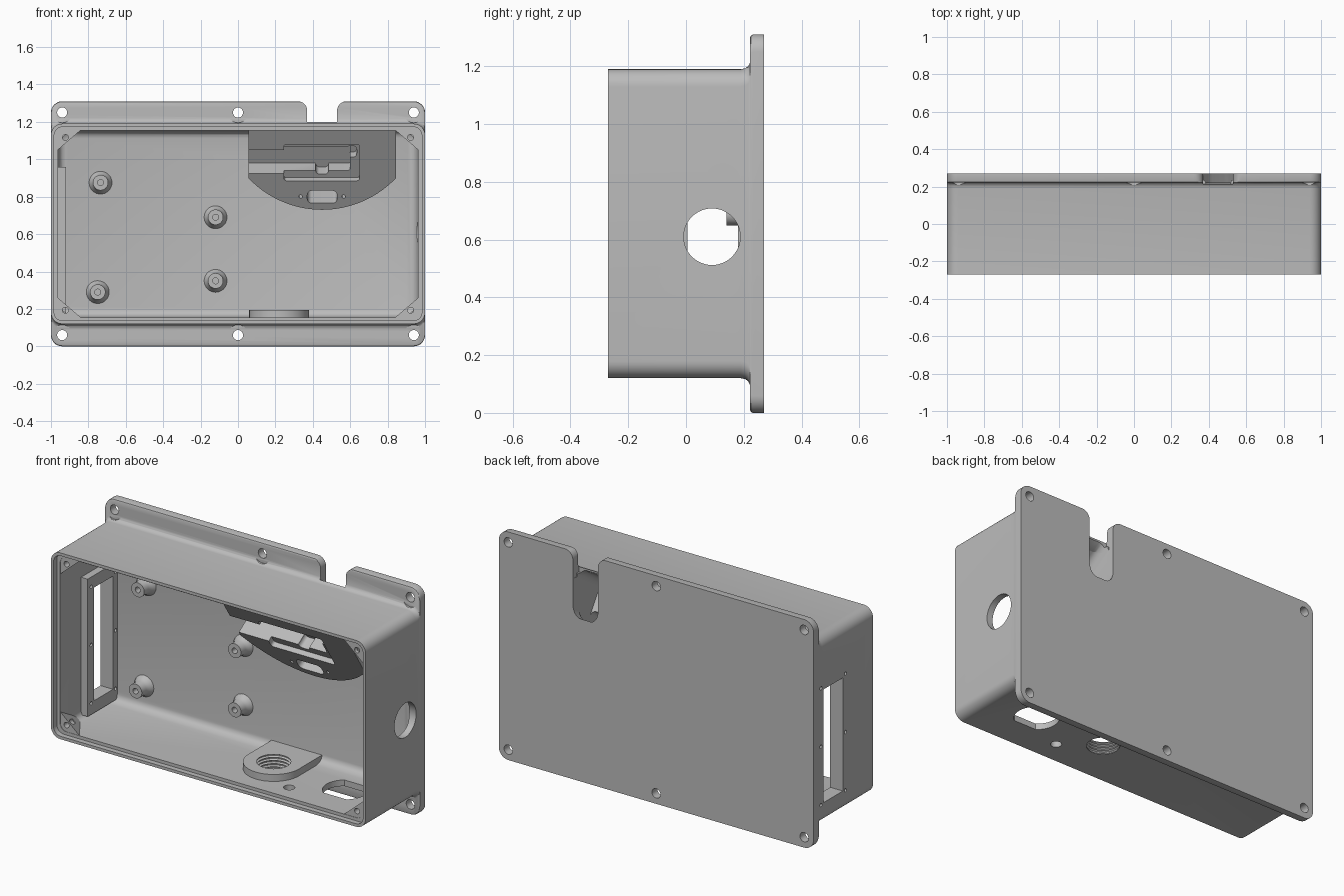
import bpy, bmesh
from math import sin, cos, pi, sqrt
from mathutils import Vector

cube = bpy.data.objects.get("Cube")
if cube:
    bpy.data.objects.remove(cube, do_unlink=True)

grey = bpy.data.materials.new("light grey plastic")
grey.use_nodes = True
GREY = (0.5, 0.5, 0.5, 1)
grey.diffuse_color = GREY
grey.node_tree.nodes["Principled BSDF"].inputs["Base Color"].default_value = GREY

MID = 0.655          # mid height of the box
SLOPE = 0.65         # lean of the connector housing face
INTO = Vector((0, 1, SLOPE)).normalized()


# ---------- helpers ----------
def loft(name, rings):
    """Closed solid through rings that share one point count."""
    bm = bmesh.new()
    rows = [[bm.verts.new(p) for p in ring] for ring in rings]
    n = len(rows[0])
    for a, b in zip(rows, rows[1:]):
        for i in range(n):
            j = (i + 1) % n
            bm.faces.new((a[i], a[j], b[j], b[i]))
    bm.faces.new(rows[0])
    bm.faces.new(rows[-1])
    bmesh.ops.recalc_face_normals(bm, faces=bm.faces)
    mesh = bpy.data.meshes.new(name)
    bm.to_mesh(mesh)
    bm.free()
    mesh.materials.append(grey)
    ob = bpy.data.objects.new(name, mesh)
    bpy.context.collection.objects.link(ob)
    return ob


def arc(cx, cy, r, a0, a1, n=10):
    return [(cx + r * cos(a0 + (a1 - a0) * i / n),
             cy + r * sin(a0 + (a1 - a0) * i / n)) for i in range(n + 1)]


def rounded(x0, x1, z0, z1, r):
    pts = []
    for k, (cx, cz) in enumerate([(x1 - r, z1 - r), (x0 + r, z1 - r),
                                  (x0 + r, z0 + r), (x1 - r, z0 + r)]):
        pts += arc(cx, cz, r, k * pi / 2, (k + 1) * pi / 2, 8)
    return pts


def shell_ring(y, hx, hz, r):
    return [(x, y, z) for x, z in rounded(-hx, hx, MID - hz, MID + hz, r)]


def turned(name, axis, a, b, steps, n=32):
    """Round solid along an axis; steps are (position, radius)."""
    rings = []
    for t, r in steps:
        flat = [(a + r * cos(2 * pi * i / n), b + r * sin(2 * pi * i / n)) for i in range(n)]
        rings.append([{"x": (t, p, q), "y": (p, t, q), "z": (p, q, t)}[axis] for p, q in flat])
    return loft(name, rings)


def prism_y(name, outline, y0, y1):
    return loft(name, [[(x, y, z) for x, z in outline] for y in (y0, y1)])


def box(name, x0, x1, y0, y1, z0, z1):
    return prism_y(name, [(x0, z0), (x1, z0), (x1, z1), (x0, z1)], y0, y1)


def face_y(z):
    return 0.01 - SLOPE * (z - 0.8)


def slanted(name, outline, w0, w1):
    """Prism square to the leaning face, from depth w0 to w1."""
    return loft(name, [[Vector((x, face_y(z), z)) + INTO * w for x, z in outline]
                       for w in (w0, w1)])


def cut(ob, cutters):
    bpy.context.view_layer.objects.active = ob
    for c in cutters:
        m = ob.modifiers.new("cut", "BOOLEAN")
        m.operation, m.solver, m.object = "DIFFERENCE", "EXACT", c
        bpy.ops.object.modifier_apply(modifier=m.name)


# ---------- main shell: box flaring into the mounting plate ----------
case = loft("case_shell", [shell_ring(y, 1, h, 0.06) for y, h in [
    (-0.27, 0.535), (0.19, 0.535), (0.205, 0.538), (0.216, 0.546), (0.222, 0.56),
    (0.222, 0.645), (0.225, 0.652), (0.232, 0.655), (0.27, 0.655)]])

# interior with a lid step at the rim and a filleted floor
cavity = loft("cavity_cutter", [shell_ring(*s) for s in [
    (-0.3, 0.983, 0.518, 0.045), (-0.24, 0.983, 0.518, 0.045), (-0.24, 0.962, 0.5, 0.04),
    (0.17, 0.962, 0.5, 0.04), (0.2, 0.953, 0.491, 0.035), (0.215, 0.94, 0.478, 0.03),
    (0.22, 0.92, 0.458, 0.02)]])
shell_cuts = [cavity]

# mounting holes with spot faces
for x in (-0.94, 0, 0.94):
    for z in (0.06, 1.25):
        shell_cuts.append(turned("mount_hole_cutter", "y", x, z, [(0.1, 0.027), (0.3, 0.027)]))
        shell_cuts.append(turned("spot_face_cutter", "y", x, z, [(0.15, 0.055), (0.2218, 0.055)]))

# cable notch in the plate, and the leaning pocket below it
half = arc(0.58, 1.26, 0.05, pi, pi / 2) + [(0.58, 1.4)]
outline = [(0.53, 1.15)] + half
outline += [(0.9 - x, z) for x, z in reversed(outline)]
notch = prism_y("notch_cutter", outline, 0.215, 0.3)
pocket = slanted("pocket_cutter", rounded(0.37, 0.53, 0.775, 0.98, 0.05), 0.13, 0.6)
shell_cuts += [notch, pocket]

# side window with screw holes on the right, round opening on the left
window = [box("window_cutter", -1.1, -0.8, 0.005, 0.18, 0.24, 0.89)]
for y in (-0.018, 0.203):
    for z in (0.235, 0.57, 0.905):
        window.append(turned("window_screw_cutter", "x", y, z, [(-1.1, 0.01), (-0.8, 0.01)], 12))
side_hole = turned("side_hole_cutter", "x", 0.09, 0.61, [(0.9, 0.098), (1.1, 0.098)], 48)
shell_cuts += window + [side_hole]

# openings in the underside: ribbed gland, vent and flat-sided port
gland_steps = [(0.05, 0.088), (0.125, 0.088)]
for i in range(4):
    z = 0.125 + i * 0.018
    gland_steps += [(z + 0.006, 0.096), (z + 0.012, 0.096), (z + 0.018, 0.086)]
gland = turned("gland_cutter", "z", 0.22, 0.01, gland_steps + [(0.25, 0.086)])
vent = turned("vent_cutter", "z", 0.42, -0.135, [(0.05, 0.03), (0.25, 0.03)])
port = turned("port_cutter", "z", 0.675, 0.01, [(0.05, 0.12), (0.25, 0.12)], 48)
for v in port.data.vertices:
    v.co.y = max(-0.085, min(0.105, v.co.y))
shell_cuts += [gland, vent, port]
cut(case, shell_cuts)
parts = [case]

# ---------- raised frame round the side window ----------
frame = box("window_frame", -0.985, -0.92, -0.05, 0.23, 0.17, 0.96)
cut(frame, window)
parts.append(frame)

# ---------- pad for the gland on the floor of the box ----------
pad_line = arc(0.22, 0.01, 0.16, pi, 2 * pi, 24) + [(0.38, 0.23), (0.06, 0.23)]
pad = loft("gland_pad", [[(x, y, z) for x, y in pad_line] for z in (0.13, 0.195)])
cut(pad, [gland])
parts.append(pad)

# ---------- tapered corner gussets with lid screw holes ----------
lid_holes = []
for sx in (-1, 1):
    for sz in (-1, 1):
        front = [(0.975, 0.385), (0.83, 0.51), (0.975, 0.51)]
        back = [(0.97, 0.49), (0.955, 0.505), (0.97, 0.505)]
        gusset = loft("corner_gusset", [[(sx * x, y, MID + sz * z) for x, z in tri]
                                        for y, tri in ((-0.238, front), (-0.06, back))])
        hole = turned("lid_hole_cutter", "y", sx * 0.923, MID + sz * 0.462,
                      [(-0.3, 0.016), (-0.16, 0.016)], 16)
        cut(gusset, [hole])
        lid_holes.append(hole)
        parts.append(gusset)

# ---------- board standoffs ----------
for x, z in [(-0.735, 0.875), (-0.12, 0.69), (-0.12, 0.35), (-0.75, 0.29)]:
    parts.append(turned("board_standoff", "y", x, z, [
        (0.23, 0.065), (0.212, 0.058), (0.2, 0.048), (0.18, 0.041), (0.14, 0.041),
        (0.14, 0.016), (0.2, 0.016)]))

# ---------- leaning connector housing ----------
R = 0.544
line = [(0.45 + dx, 0.73 + R - sqrt(R * R - dx * dx))
        for dx in [-0.395 + 0.79 * i / 32 for i in range(33)]]
line += [(0.845, 1.17), (0.055, 1.17)]
housing = loft("connector_housing", [[(x, 0.235, z) for x, z in line],
                                     [(x, face_y(z), z) for x, z in line]])
housing_cuts = [
    pocket,
    slanted("plug_cutter", rounded(0.37, 0.53, 0.765, 0.832, 0.025), -0.1, 0.25),
    slanted("seat_cutter", rounded(0.245, 0.65, 0.885, 1.08, 0.015), -0.1, 0.03),
    slanted("channel_cutter", rounded(0.0, 0.6, 0.925, 1.05, 0.01), -0.1, 0.1),
    slanted("relief_cutter", rounded(0.415, 0.485, 0.905, 0.96, 0.02), -0.1, 0.1),
    slanted("relief_cutter", rounded(0.58, 0.635, 0.995, 1.055, 0.02), -0.1, 0.08)]
for x in (0.335, 0.565):
    housing_cuts.append(slanted("plug_screw_cutter", rounded(x - 0.009, x + 0.009, 0.791, 0.809, 0.008),
                                -0.1, 0.06))
cut(housing, housing_cuts)
parts.append(housing)

# ---------- drop the cutters and shade ----------
for ob in set(shell_cuts + housing_cuts + lid_holes):
    bpy.data.objects.remove(ob, do_unlink=True)
bpy.ops.object.select_all(action="DESELECT")
for ob in parts:
    ob.select_set(True)
bpy.context.view_layer.objects.active = case
bpy.ops.object.shade_smooth_by_angle(angle=0.6)
